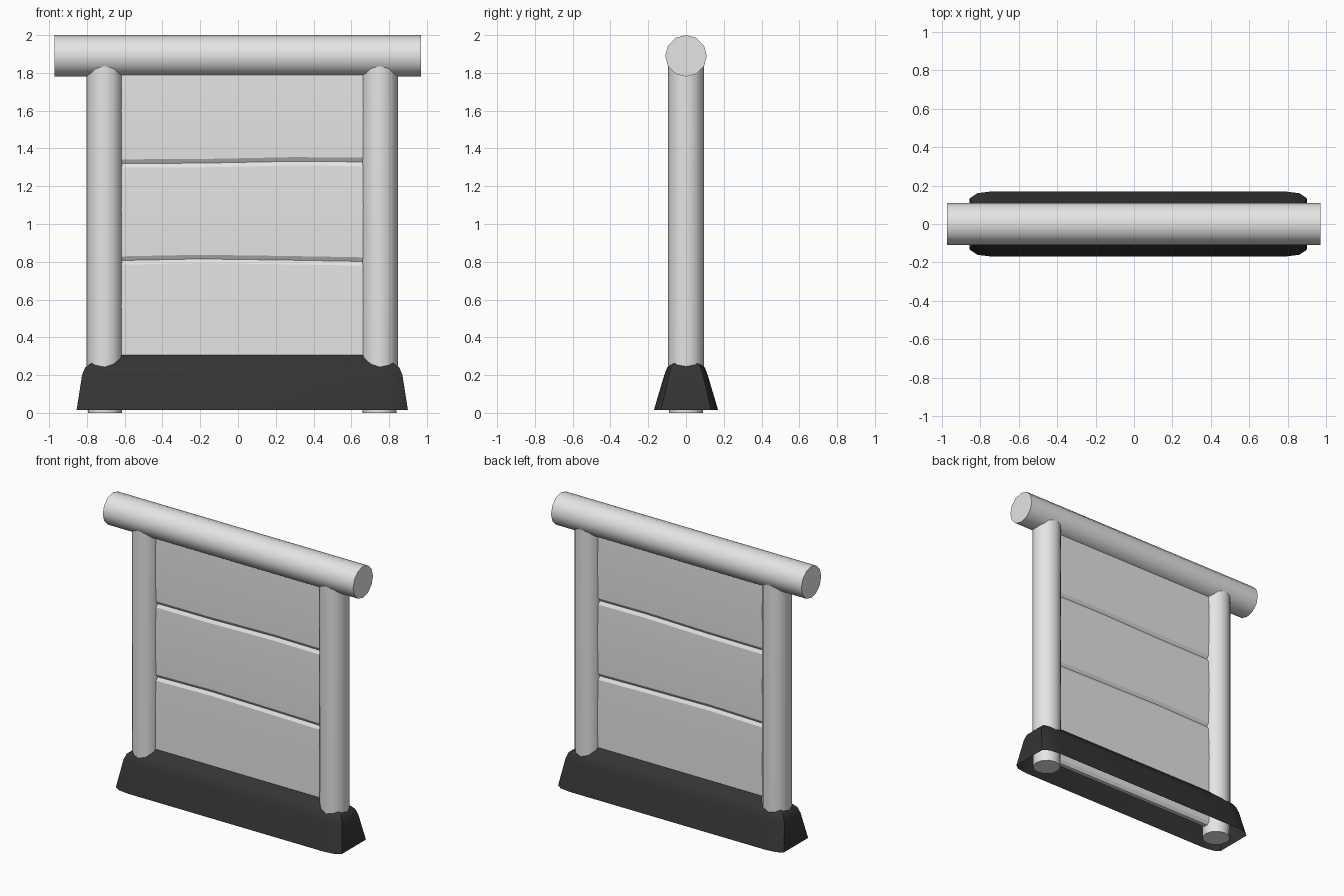
import bpy, bmesh, math

if "Cube" in bpy.data.objects:
    bpy.data.objects.remove(bpy.data.objects["Cube"])


def material(name, v):
    m = bpy.data.materials.new(name)
    m.diffuse_color = (v, v, v, 1)
    m.use_nodes = True
    m.node_tree.nodes["Principled BSDF"].inputs["Base Color"].default_value = m.diffuse_color
    return m


GREY = material("light grey", 0.78)
DARK = material("dark grey", 0.034)


def loft(name, rings, mat, cap_start=True, cap_end=True, angle=40):
    """Skin a list of equal-length closed rings into one mesh object."""
    bm = bmesh.new()
    vs = [[bm.verts.new(p) for p in r] for r in rings]
    n = len(vs[0])
    for a, b in zip(vs, vs[1:]):
        for i in range(n):
            j = (i + 1) % n
            bm.faces.new((a[i], a[j], b[j], b[i]))
    if cap_start:
        bm.faces.new(vs[0][::-1])
    if cap_end:
        bm.faces.new(vs[-1])
    bmesh.ops.recalc_face_normals(bm, faces=bm.faces[:])
    me = bpy.data.meshes.new(name)
    bm.to_mesh(me)
    bm.free()
    me.materials.append(mat)
    ob = bpy.data.objects.new(name, me)
    bpy.context.collection.objects.link(ob)
    bpy.ops.object.select_all(action='DESELECT')
    ob.select_set(True)
    bpy.context.view_layer.objects.active = ob
    bpy.ops.object.shade_smooth_by_angle(angle=math.radians(angle))
    return ob


def circle(r, n=12):
    return [(r * math.cos(2 * math.pi * i / n), r * math.sin(2 * math.pi * i / n))
            for i in range(n)]


# Horizontal log on top
loft("top_log", [[(x, u, 1.89 + v) for u, v in circle(0.11)] for x in (-0.972, 0.97)], GREY)

# Two upright posts, slightly narrower at the foot
for name, cx in (("left_post", -0.705), ("right_post", 0.75)):
    loft(name, [[(cx + u, v, z) for u, v in circle(r)]
                for z, r in ((0, 0.09), (0.2, 0.096), (1.86, 0.096))], GREY)


# Three planks, each with a soft ridge and bevelled, slightly wavy edges
def plank(name, low, high):
    rings = []
    for x, lo, hi in zip((-0.70, -0.2, 0.3, 0.75), low, high):
        mid = hi - 0.24
        half = [(0.014, lo), (0.028, lo + 0.022), (0.034, mid),
                (0.028, hi - 0.022), (0.014, hi)]
        rings.append([(x, -y, z) for y, z in half] + [(x, y, z) for y, z in half[::-1]])
    loft(name, rings, GREY, angle=20)


seam_low = (0.805, 0.815, 0.808, 0.80)
seam_high = (1.32, 1.322, 1.332, 1.328)
plank("lower_plank", (0.06,) * 4, seam_low)
plank("middle_plank", seam_low, seam_high)
plank("upper_plank", seam_high, (1.84,) * 4)


# Dark sloping base, open underneath
def outline(a, b, z):
    q = [(a, 0.78 * b), (a - 0.04, 0.94 * b), (a - 0.12, b)]
    pts = q + [(-x, y) for x, y in q[::-1]]
    pts += [(-x, -y) for x, y in pts]
    return [(0.0225 + x, y, z) for x, y in pts]


loft("base_mound", [outline(0.877, 0.17, 0.015), outline(0.848, 0.115, 0.20),
                    outline(0.832, 0.10, 0.24), outline(0.80, 0.08, 0.262),
                    outline(0.70, 0.032, 0.306)], DARK, cap_start=False)
